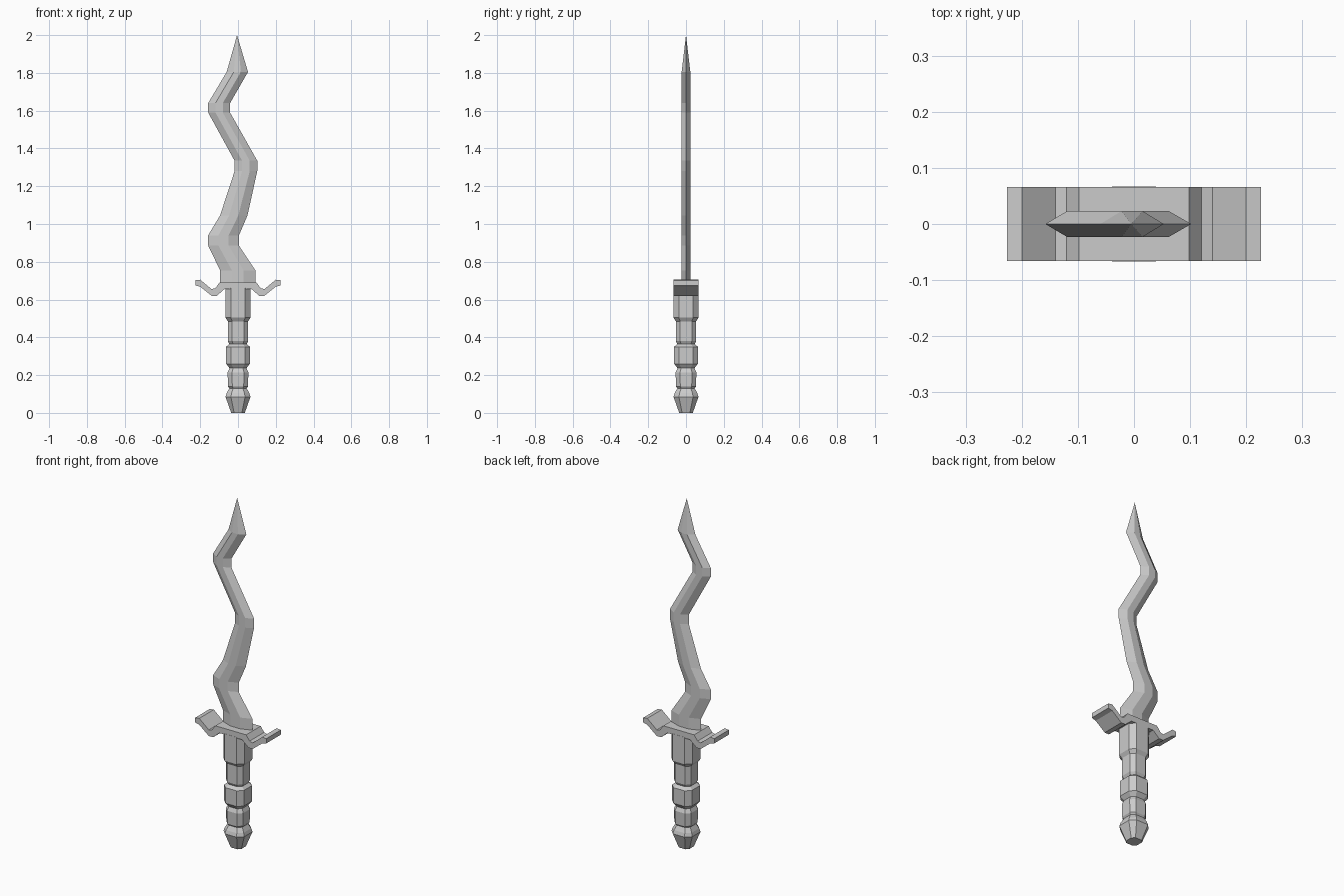
import bpy

if "Cube" in bpy.data.objects:
    bpy.data.objects.remove(bpy.data.objects["Cube"])


def make_object(name, verts, faces):
    mesh = bpy.data.meshes.new(name)
    mesh.from_pydata(verts, [], faces)
    mesh.update()
    obj = bpy.data.objects.new(name, mesh)
    bpy.context.collection.objects.link(obj)
    return obj


def loft(name, rings, tip=None):
    """Skin equal-sized counter-clockwise rings from bottom to top, with a cap or a point."""
    n = len(rings[0])
    verts = [v for ring in rings for v in ring]
    faces = [tuple(reversed(range(n)))]
    for r in range(len(rings) - 1):
        for i in range(n):
            a, b = r * n + i, r * n + (i + 1) % n
            faces.append((a, b, b + n, a + n))
    last = (len(rings) - 1) * n
    if tip:
        verts.append(tip)
        faces += [(last + i, last + (i + 1) % n, len(verts) - 1) for i in range(n)]
    else:
        faces.append(tuple(range(last, last + n)))
    return make_object(name, verts, faces)


# Wavy blade: hexagonal section, stations are (z, left edge x, right edge x)
def blade_ring(z, left, right):
    t, w = 0.023, (right - left) / 3
    return [(left, 0, z), (left + w, -t, z), (right - w, -t, z),
            (right, 0, z), (right - w, t, z), (left + w, t, z)]


stations = [(0.67, -0.095, 0.092), (0.755, -0.095, 0.092), (0.886, -0.158, 0.005),
            (0.94, -0.158, 0.005), (1.045, -0.095, 0.05), (1.28, -0.018, 0.102),
            (1.335, -0.018, 0.102), (1.59, -0.158, -0.042), (1.64, -0.158, -0.042),
            (1.805, -0.06, 0.053)]
loft("blade", [blade_ring(*s) for s in stations], tip=(-0.005, 0, 2.0))


# Ringed grip and pommel: eight-sided section, profile is (z, half width)
def grip_ring(z, r):
    k = r * 0.57
    return [(r, -k, z), (r, k, z), (k, r, z), (-k, r, z),
            (-r, k, z), (-r, -k, z), (-k, -r, z), (k, -r, z)]


profile = [(0.0, 0.036), (0.085, 0.066), (0.105, 0.06), (0.13, 0.046), (0.14, 0.053),
           (0.215, 0.055), (0.237, 0.045), (0.26, 0.063), (0.35, 0.063),
           (0.365, 0.046), (0.38, 0.054), (0.485, 0.054), (0.505, 0.067), (0.66, 0.067)]
loft("grip", [grip_ring(*p) for p in profile])

# Curled crossguard: mirrored strip extruded through the depth
top = [(0.098, 0.69), (0.12, 0.66), (0.14, 0.655), (0.2, 0.705), (0.226, 0.702)]
under = [(0.226, 0.675), (0.2, 0.668), (0.14, 0.62), (0.112, 0.62), (0.072, 0.655)]
upper = [(-x, z) for x, z in reversed(top)] + top
lower = [(-x, z) for x, z in under] + list(reversed(under))
n, d = len(upper), 0.066
verts = [(x, y, z) for y in (-d, d) for row in (lower, upper) for x, z in row]
faces = []
for i in range(n - 1):
    j = i + 1
    faces += [(i, j, n + j, n + i), (2 * n + i, 3 * n + i, 3 * n + j, 2 * n + j),
              (i, 2 * n + i, 2 * n + j, j), (n + i, n + j, 3 * n + j, 3 * n + i)]
e = n - 1
faces += [(0, n, 3 * n, 2 * n), (e, 2 * n + e, 3 * n + e, n + e)]
make_object("crossguard", verts, faces)
